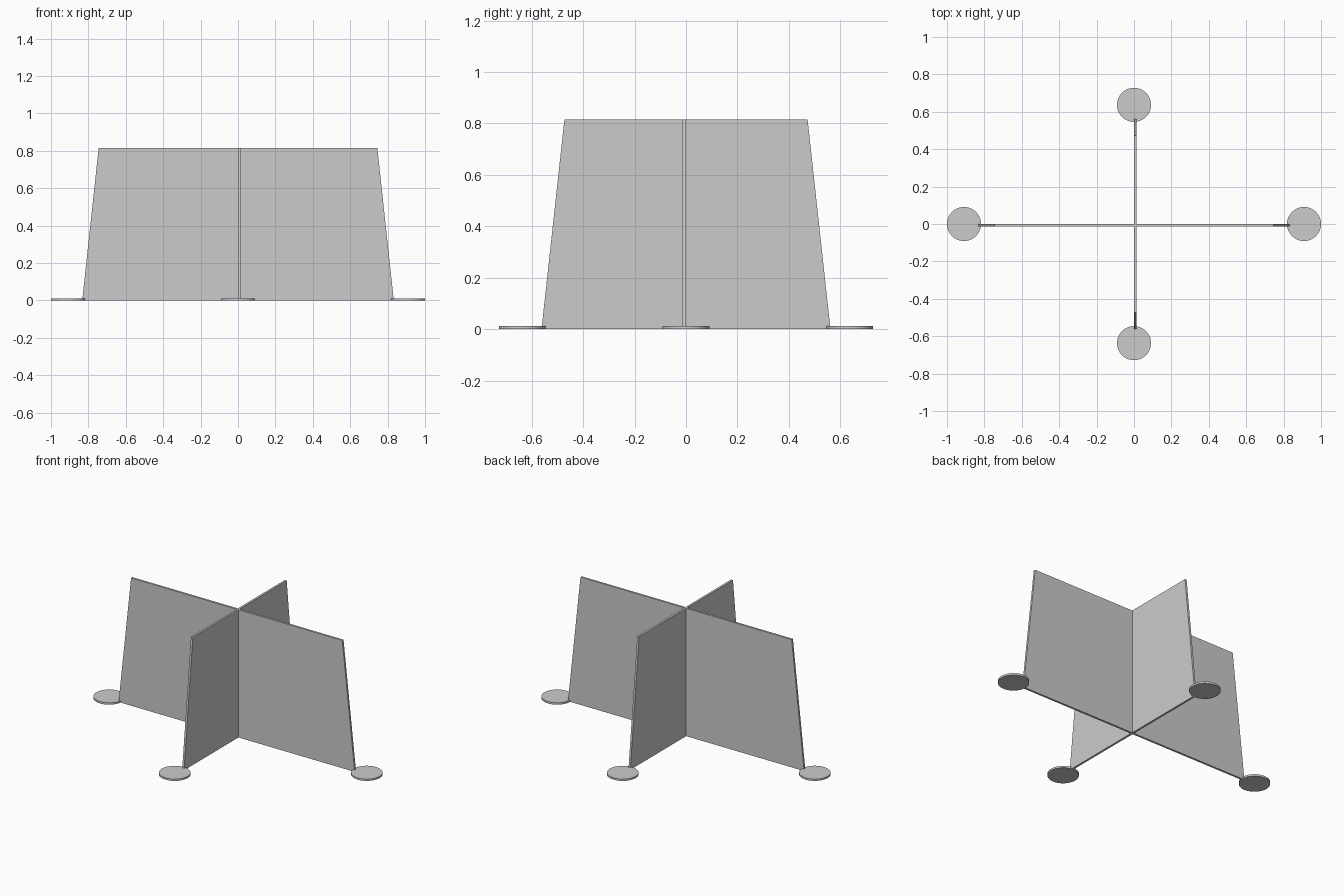
import bpy
import bmesh
import math
from mathutils import Matrix

HEIGHT = 0.815
THICK = 0.013
FOOT_RADIUS = 0.091
FOOT_THICK = 0.012
LONG_Y, SHORT_X = -0.007, 0.006   # centre planes of the two crossing boards

cube = bpy.data.objects.get("Cube")
if cube:
    bpy.data.objects.remove(cube, do_unlink=True)

grey = bpy.data.materials.new("plain_grey")
grey.use_nodes = True
grey.diffuse_color = (0.6, 0.6, 0.6, 1)
grey.node_tree.nodes["Principled BSDF"].inputs["Base Color"].default_value = (0.6, 0.6, 0.6, 1)


def add_object(name, bm):
    bmesh.ops.recalc_face_normals(bm, faces=bm.faces[:])
    mesh = bpy.data.meshes.new(name)
    bm.to_mesh(mesh)
    bm.free()
    mesh.materials.append(grey)
    obj = bpy.data.objects.new(name, mesh)
    bpy.context.collection.objects.link(obj)
    return obj


def board(name, bottom, top, slot_at, slot_from_top, matrix):
    """Tapered board with a half-height slot, drawn in XZ and extruded along Y."""
    a, b, mid = slot_at - THICK / 2, slot_at + THICK / 2, HEIGHT / 2
    lower = [(-bottom, 0), (bottom, 0)]
    upper = [(top, HEIGHT), (-top, HEIGHT)]
    if slot_from_top:
        upper[1:1] = [(b, HEIGHT), (b, mid), (a, mid), (a, HEIGHT)]
    else:
        lower[1:1] = [(a, 0), (a, mid), (b, mid), (b, 0)]
    bm = bmesh.new()
    face = bm.faces.new([bm.verts.new((x, -THICK / 2, z)) for x, z in lower + upper])
    ext = bmesh.ops.extrude_face_region(bm, geom=[face], use_keep_orig=True)
    moved = [v for v in ext["geom"] if isinstance(v, bmesh.types.BMVert)]
    bmesh.ops.translate(bm, verts=moved, vec=(0, THICK, 0))
    bm.transform(matrix)
    return add_object(name, bm)


# Two interlocking boards
board("long_board", 0.833, 0.745, SHORT_X, True,
      Matrix.Translation((0, LONG_Y, 0)))
board("cross_board", 0.562, 0.473, LONG_Y, False,
      Matrix.Translation((SHORT_X, 0, 0)) @ Matrix.Rotation(math.pi / 2, 4, "Z"))

# Round feet at the board ends
feet = {"left_foot": (0.909, 0), "right_foot": (-0.909, 0),
        "front_foot": (0, -0.637), "back_foot": (0, 0.637)}
for name, (x, y) in feet.items():
    bm = bmesh.new()
    bmesh.ops.create_cone(bm, cap_ends=True, segments=48, radius1=FOOT_RADIUS,
                          radius2=FOOT_RADIUS, depth=FOOT_THICK,
                          matrix=Matrix.Translation((x, y, FOOT_THICK / 2)))
    foot = add_object(name, bm)
    bpy.ops.object.select_all(action="DESELECT")
    foot.select_set(True)
    bpy.context.view_layer.objects.active = foot
    bpy.ops.object.shade_smooth_by_angle(angle=math.radians(30))
